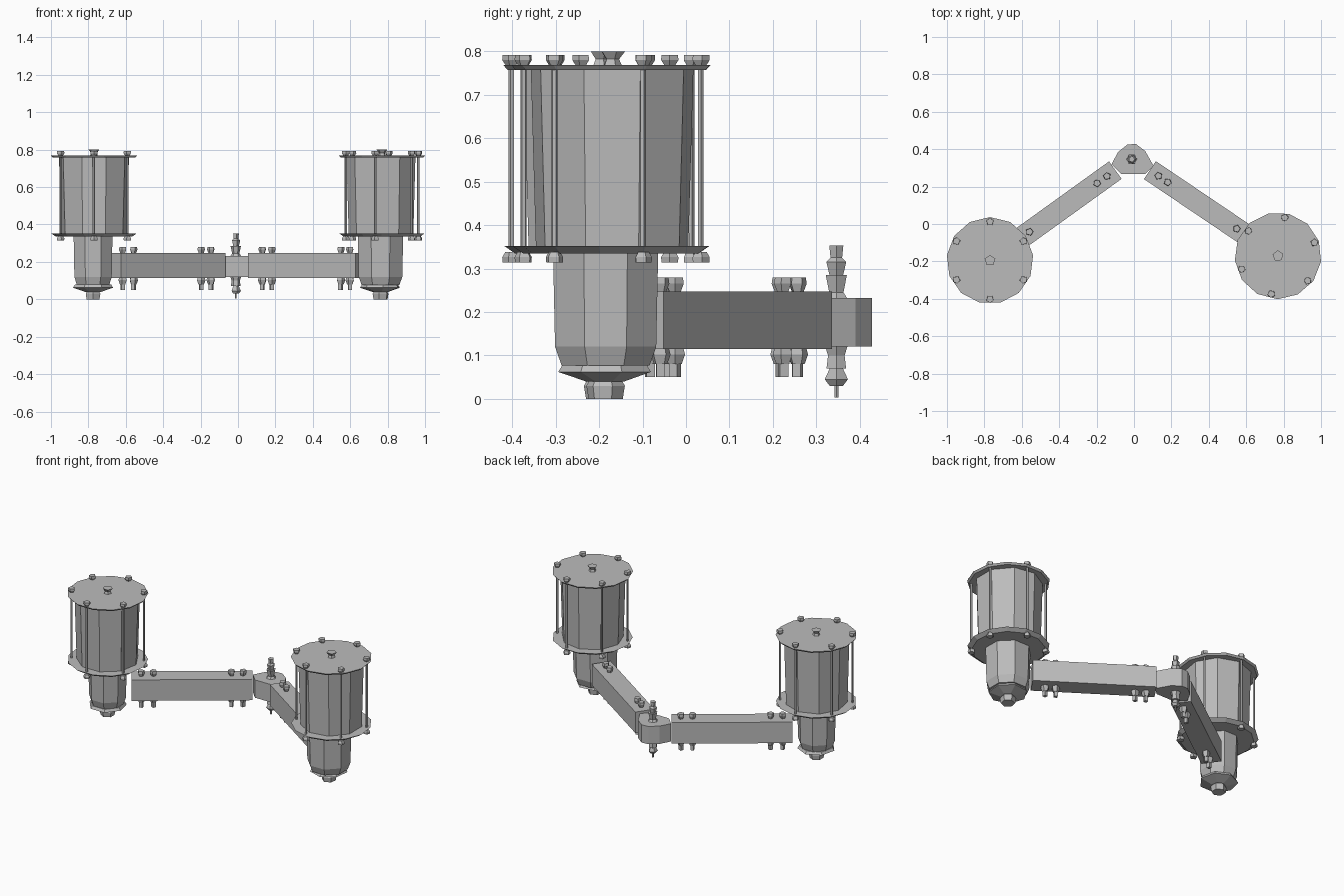
import bpy, bmesh, math
from mathutils import Vector, Matrix

if "Cube" in bpy.data.objects:
    bpy.data.objects.remove(bpy.data.objects["Cube"], do_unlink=True)

grey = bpy.data.materials.new("plain_grey")
grey.use_nodes = True
colour = (0.5, 0.5, 0.5, 1)
grey.diffuse_color = colour
grey.node_tree.nodes["Principled BSDF"].inputs["Base Color"].default_value = colour


def finish(name, bm):
    """Turn a bmesh into a flat shaded grey object."""
    bmesh.ops.recalc_face_normals(bm, faces=bm.faces)
    mesh = bpy.data.meshes.new(name)
    bm.to_mesh(mesh)
    bm.free()
    mesh.materials.append(grey)
    obj = bpy.data.objects.new(name, mesh)
    bpy.context.collection.objects.link(obj)
    return obj


def add_lathe(bm, centre, rings, sides, turn=0.0):
    """Stack polygon rings given as (radius, height), capped at both ends."""
    loops = []
    for radius, z in rings:
        angles = [turn + math.tau * i / sides for i in range(sides)]
        loops.append([bm.verts.new((centre[0] + radius * math.cos(a),
                                    centre[1] + radius * math.sin(a), z)) for a in angles])
    for low, high in zip(loops, loops[1:]):
        for i in range(sides):
            j = (i + 1) % sides
            bm.faces.new((low[i], low[j], high[j], high[i]))
    bm.faces.new(loops[0][::-1])
    bm.faces.new(loops[-1])


def lathe(name, centre, rings, sides, turn=0.0):
    bm = bmesh.new()
    add_lathe(bm, centre, rings, sides, turn)
    return finish(name, bm)


def canister(side, centre, neck, neck_radius, neck_low, turn):
    """Caged drum on a tapering neck with a cone and a nut below."""
    lathe(side + "_drum", centre, [(0.178, 0.345), (0.19, 0.76)], 9, turn)
    lathe(side + "_top_plate", centre, [(0.222, 0.757), (0.232, 0.768)], 13, turn)
    lathe(side + "_bottom_plate", centre, [(0.205, 0.335), (0.23, 0.352)], 13, turn)
    lathe(side + "_top_knob", centre, [(0.022, 0.768), (0.016, 0.782), (0.03, 0.8)], 5, turn)
    rods, nuts = bmesh.new(), bmesh.new()
    for i in range(6):
        a = turn + math.tau * i / 6
        spot = (centre[0] + 0.207 * math.cos(a), centre[1] + 0.207 * math.sin(a))
        add_lathe(rods, spot, [(0.007, 0.345), (0.007, 0.76)], 5, a)
        add_lathe(nuts, spot, [(0.012, 0.766), (0.021, 0.78), (0.02, 0.792)], 5, a)
        add_lathe(nuts, spot, [(0.02, 0.314), (0.021, 0.326), (0.014, 0.338)], 5, a)
    finish(side + "_cage_rods", rods)
    finish(side + "_cage_nuts", nuts)
    lathe(side + "_neck", neck, [(neck_radius * 0.87, 0.077), (neck_radius, neck_low),
                                 (neck_radius * 1.04, 0.34)], 8, math.pi / 8)
    lathe(side + "_lower_cone", neck, [(0.045, 0.04), (0.11, 0.062), (0.1, 0.078)], 7, turn)
    lathe(side + "_lower_nut", neck, [(0.04, 0.0), (0.045, 0.03), (0.036, 0.046)], 6, turn)


def arm(side, inner, outer, bolt_spots):
    """Square beam with bolts through it, placed by distance from the inner end."""
    start, end = Vector(inner), Vector(outer)
    run = end - start
    middle = (start + end) / 2
    place = (Matrix.Translation((middle.x, middle.y, 0.181))
             @ Matrix.Rotation(math.atan2(run.y, run.x), 4, "Z")
             @ Matrix.Diagonal((run.length, 0.115, 0.132, 1)))
    bm = bmesh.new()
    bmesh.ops.create_cube(bm, size=1, matrix=place)
    finish(side + "_arm", bm)
    bolts = bmesh.new()
    for distance in bolt_spots:
        spot = start + run.normalized() * distance
        add_lathe(bolts, spot, [(0.013, 0.245), (0.021, 0.265), (0.019, 0.279)], 5, distance * 9)
        add_lathe(bolts, spot, [(0.016, 0.08), (0.024, 0.102), (0.02, 0.117)], 5, distance * 9)
        add_lathe(bolts, spot, [(0.014, 0.05), (0.014, 0.082)], 4, distance * 9)
    finish(side + "_arm_bolts", bolts)


canister("right", (-0.77, -0.195), (-0.775, -0.19), 0.108, 0.12, math.pi / 2)
canister("left", (0.77, -0.17), (0.762, -0.185), 0.126, 0.12, math.radians(20))
arm("right", (-0.1, 0.288), (-0.66, -0.115), (0.055, 0.12, 0.565, 0.635))
arm("left", (0.085, 0.288), (0.66, -0.1), (0.055, 0.115, 0.56, 0.62))

# Hub joining the two arms
outline = [(-0.085, 0.385), (-0.035, 0.425), (0.01, 0.428), (0.06, 0.39),
           (0.105, 0.31), (0.06, 0.268), (-0.07, 0.268), (-0.12, 0.32)]
bm = bmesh.new()
base = bm.faces.new([bm.verts.new((x, y, 0.12)) for x, y in outline])
top = bmesh.ops.extrude_face_region(bm, geom=[base])["geom"]
bmesh.ops.translate(bm, vec=(0, 0, 0.112), verts=[v for v in top if isinstance(v, bmesh.types.BMVert)])
if not any(len(f.verts) == 8 and f.calc_center_median().z < 0.13 for f in bm.faces):
    bm.faces.new([v for v in bm.verts if v.co.z < 0.13])
finish("hub", bm)

# Pivot bolt through the hub
pivot = (-0.012, 0.346)
lathe("pivot_upper_nut", pivot, [(0.03, 0.23), (0.019, 0.245), (0.028, 0.285)], 6)
lathe("pivot_cap", pivot, [(0.016, 0.283), (0.024, 0.315), (0.014, 0.325), (0.017, 0.353)], 5)
lathe("pivot_lower_nut", pivot, [(0.026, 0.07), (0.022, 0.1), (0.03, 0.122)], 6)
lathe("pivot_lock_nut", pivot, [(0.016, 0.03), (0.028, 0.045), (0.015, 0.072)], 5)
lathe("pivot_pin", pivot, [(0.005, 0.003), (0.005, 0.035)], 5)
